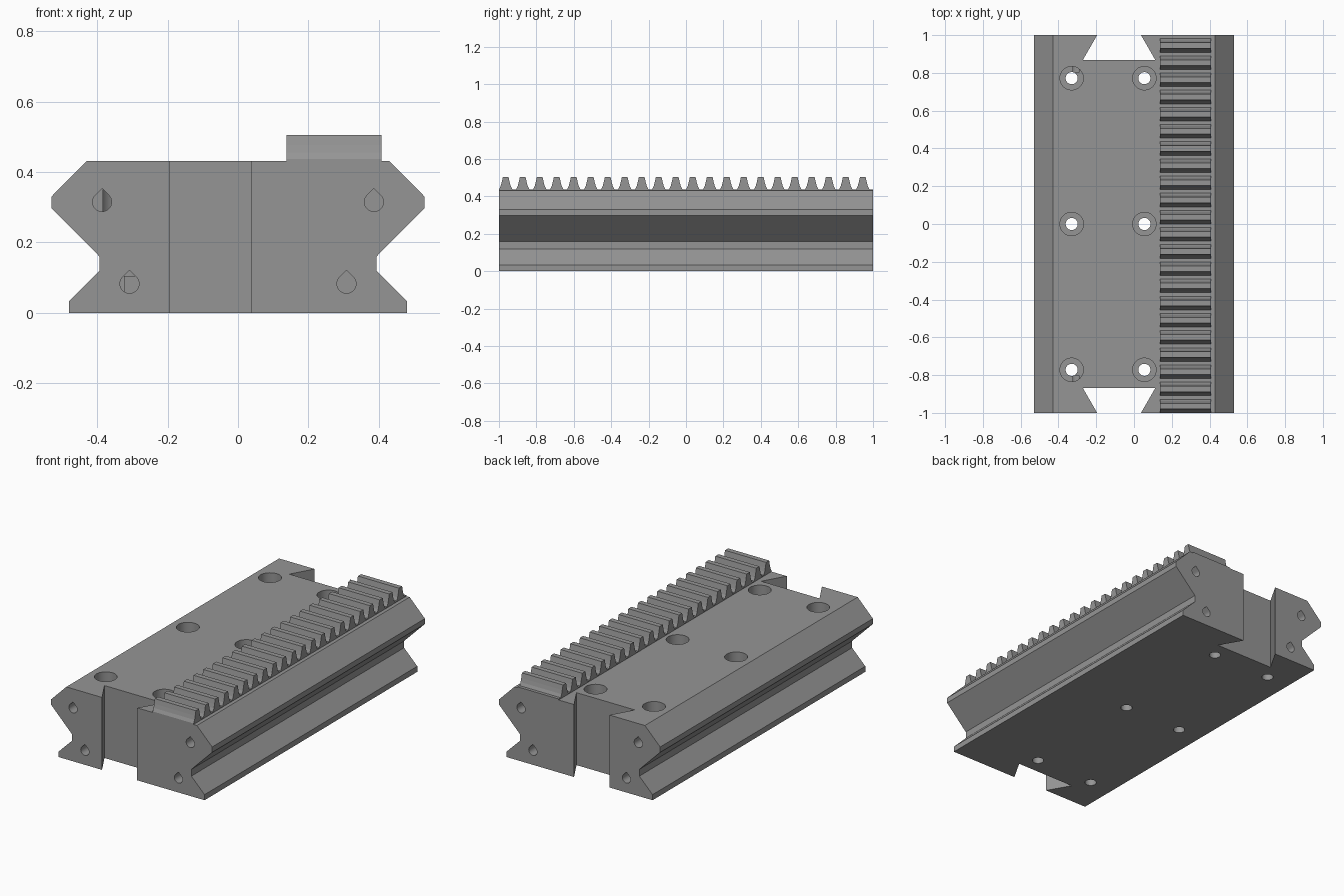
import bpy, bmesh, math
from mathutils import Vector

if "Cube" in bpy.data.objects:
    bpy.data.objects.remove(bpy.data.objects["Cube"])

grey = bpy.data.materials.new("grey")
grey.diffuse_color = (0.3, 0.3, 0.3, 1)
grey.use_nodes = True
grey.node_tree.nodes["Principled BSDF"].inputs["Base Color"].default_value = grey.diffuse_color


def prism(name, points, offset):
    """Extrude a closed 3D outline along an offset."""
    bm = bmesh.new()
    face = bm.faces.new([bm.verts.new(p) for p in points])
    out = bmesh.ops.extrude_face_region(bm, geom=[face])
    moved = [v for v in out["geom"] if isinstance(v, bmesh.types.BMVert)]
    bmesh.ops.translate(bm, verts=moved, vec=Vector(offset))
    bmesh.ops.recalc_face_normals(bm, faces=bm.faces)
    mesh = bpy.data.meshes.new(name)
    bm.to_mesh(mesh)
    bm.free()
    mesh.materials.append(grey)
    obj = bpy.data.objects.new(name, mesh)
    bpy.context.collection.objects.link(obj)
    return obj


def cut(target, cutter):
    mod = target.modifiers.new("cut", 'BOOLEAN')
    mod.operation = 'DIFFERENCE'
    mod.solver = 'EXACT'
    mod.object = cutter
    bpy.context.view_layer.objects.active = target
    bpy.ops.object.modifier_apply(modifier=mod.name)
    bpy.data.objects.remove(cutter)


def circle(x, y, z, r, n=40):
    return [(x + r * math.cos(2 * math.pi * i / n),
             y + r * math.sin(2 * math.pi * i / n), z) for i in range(n)]


def teardrop(x, y, z, r, n=24):
    # Round below, 45 degree roof meeting in a point above
    pts = [(x, y, z + r * math.sqrt(2))]
    for i in range(n + 1):
        a = math.radians(135 + 270 * i / n)
        pts.append((x + r * math.cos(a), y, z + r * math.sin(a)))
    return pts


# Body: symmetric rail profile with V groove sides
half = [(0.48, 0), (0.48, 0.033), (0.393, 0.12), (0.393, 0.16),
        (0.53, 0.298), (0.53, 0.33), (0.43, 0.431)]
outline = half + [(-x, z) for x, z in reversed(half)]
body = prism("rail_body", [(x, -1, z) for x, z in outline], (0, 2, 0))

for s in (-1, 1):
    # Dovetail slot at each end
    slot = [(-0.195, s), (-0.271, s * 0.868), (0.113, s * 0.868), (0.037, s),
            (0.037, s * 1.1), (-0.195, s * 1.1)]
    cut(body, prism("slot_cutter", [(x, y, -0.1) for x, y in slot], (0, 0, 0.7)))

# Counterbored screw holes
for x in (-0.33, 0.055):
    for y in (-0.772, 0, 0.772):
        cut(body, prism("bore_cutter", circle(x, y, 0.105, 0.062), (0, 0, 0.5)))
        cut(body, prism("screw_cutter", circle(x, y, -0.1, 0.032), (0, 0, 0.5)))

# Teardrop pin holes in both end faces
for s in (-1, 1):
    for x, z in ((-0.386, 0.315), (0.386, 0.315), (-0.308, 0.083), (0.308, 0.083)):
        cut(body, prism("pin_cutter", teardrop(x, s * 1.1, z, 0.027),
                        (0, -s * 0.297, 0)))

# Gear rack: one strip of 22 teeth with slightly curved flanks
pitch = 2 / 22
tooth = [(0.0, 0.437), (0.009, 0.455), (0.015, 0.477), (0.021, 0.505),
         (0.051, 0.505), (0.057, 0.477), (0.063, 0.455), (0.072, 0.437)]
rack = [(-1, 0.42)]
for i in range(22):
    rack += [(-1 + i * pitch + y, z) for y, z in tooth]
rack += [(1, 0.437), (1, 0.42)]
gear_rack = prism("gear_rack", [(0.138, y, z) for y, z in rack], (0.27, 0, 0))

# Smooth hole walls, keep hard edges
bpy.ops.object.select_all(action='DESELECT')
body.select_set(True)
bpy.context.view_layer.objects.active = body
bpy.ops.object.shade_smooth_by_angle(angle=math.radians(20))
